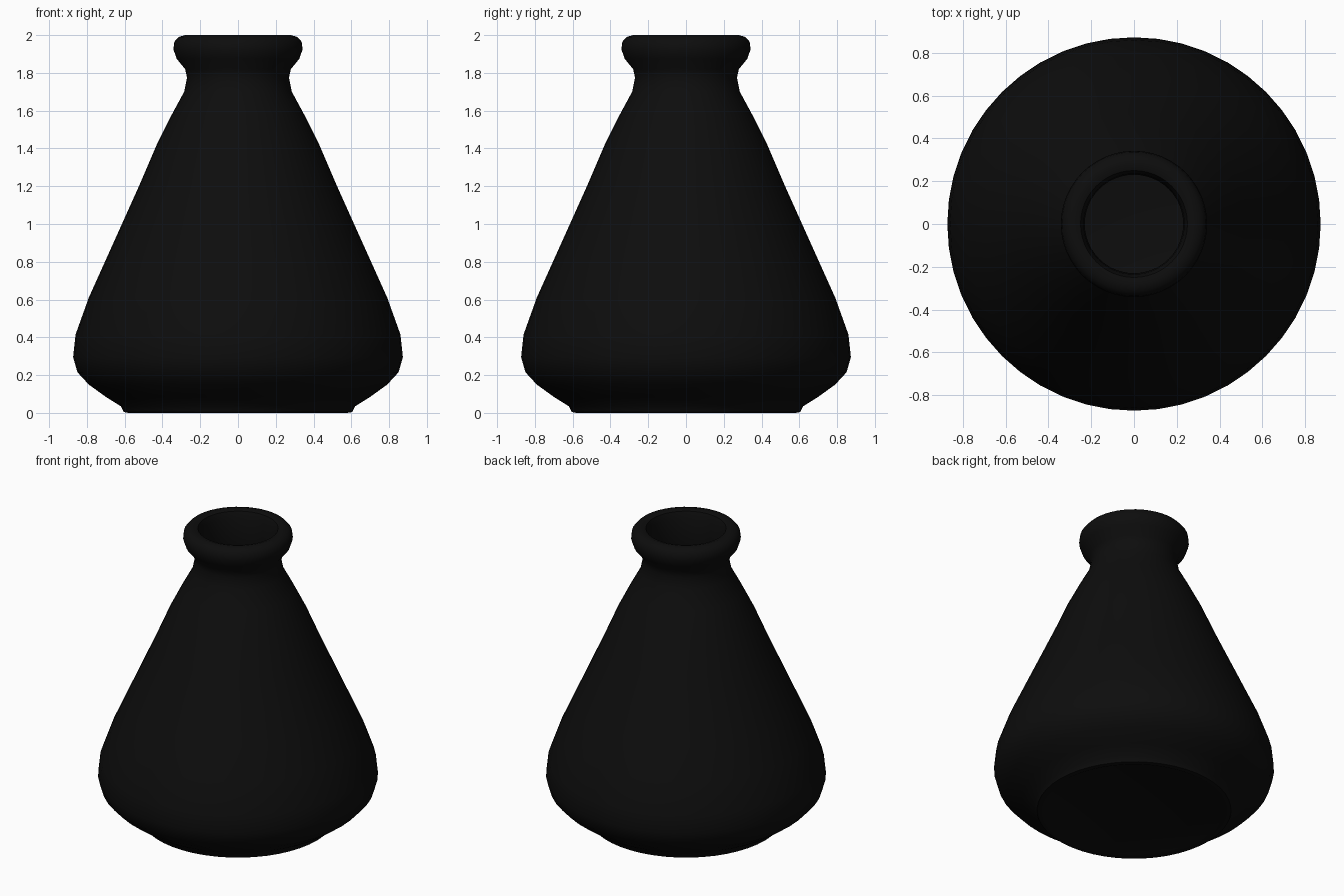
import bpy
import bmesh
import math

if "Cube" in bpy.data.objects:
    bpy.data.objects.remove(bpy.data.objects["Cube"], do_unlink=True)

SEGMENTS = 48


def make_material(name, color):
    mat = bpy.data.materials.new(name)
    mat.use_nodes = True
    mat.diffuse_color = color
    bsdf = mat.node_tree.nodes["Principled BSDF"]
    bsdf.inputs["Base Color"].default_value = color
    return mat


def lathe(name, profile, mat):
    """Spin a (radius, height) profile around the z axis."""
    bm = bmesh.new()
    verts = [bm.verts.new((r, 0, z)) for r, z in profile]
    edges = [bm.edges.new(pair) for pair in zip(verts, verts[1:])]
    bmesh.ops.spin(bm, geom=verts + edges, axis=(0, 0, 1), cent=(0, 0, 0),
                   angle=math.tau, steps=SEGMENTS, use_merge=True)
    bmesh.ops.remove_doubles(bm, verts=bm.verts[:], dist=0.0001)
    bmesh.ops.recalc_face_normals(bm, faces=bm.faces[:])
    mesh = bpy.data.meshes.new(name)
    bm.to_mesh(mesh)
    bm.free()
    mesh.materials.append(mat)
    obj = bpy.data.objects.new(name, mesh)
    bpy.context.collection.objects.link(obj)
    bpy.ops.object.select_all(action="DESELECT")
    obj.select_set(True)
    bpy.context.view_layer.objects.active = obj
    bpy.ops.object.shade_smooth_by_angle(angle=math.radians(40))
    return obj


black = make_material("black glaze", (0.004, 0.004, 0.004, 1))

# Underside and foot
foot = [(0, 0.01), (0.56, 0.01), (0.58, 0), (0.605, 0.005), (0.62, 0.035)]

# Rounded belly and sloping shoulder
body = [(0.70, 0.085), (0.79, 0.15), (0.85, 0.215), (0.873, 0.295),
        (0.86, 0.415), (0.79, 0.61), (0.70, 0.81), (0.61, 1.01),
        (0.52, 1.21), (0.43, 1.42), (0.35, 1.58), (0.285, 1.70)]

# Neck and rolled lip
neck = [(0.27, 1.775), (0.28, 1.82), (0.325, 1.875), (0.342, 1.925),
        (0.337, 1.965), (0.315, 1.99), (0.28, 2.0), (0.25, 1.99)]

# Hollow inside, from the mouth down to the floor
inside = [(0.235, 1.95), (0.23, 1.78), (0.245, 1.70), (0.39, 1.42),
          (0.57, 1.01), (0.75, 0.61), (0.82, 0.41), (0.83, 0.30),
          (0.75, 0.18), (0.60, 0.075), (0, 0.05)]

lathe("vase", foot + body + neck + inside, black)
